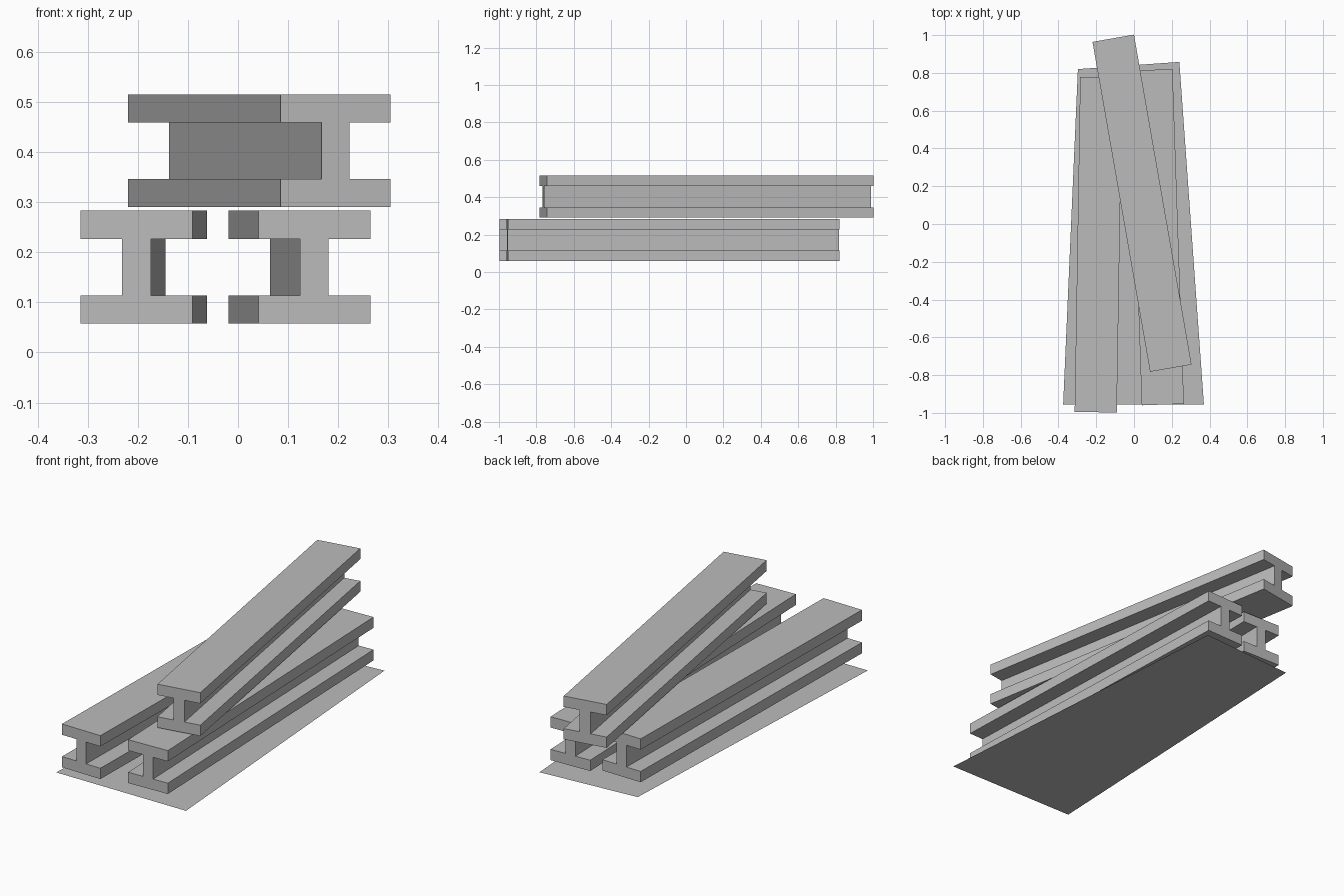
import bpy, bmesh
from math import radians

cube = bpy.data.objects.get("Cube")
if cube:
    bpy.data.objects.remove(cube, do_unlink=True)

steel = bpy.data.materials.new("steel grey")
steel.use_nodes = True
GREY = (0.5, 0.5, 0.5, 1)
steel.diffuse_color = GREY
steel.node_tree.nodes["Principled BSDF"].inputs["Base Color"].default_value = GREY

LENGTH, WIDTH, HEIGHT = 1.773, 0.223, 0.225
FLANGE, WEB = 0.056, 0.057


def add_object(name, bm):
    bmesh.ops.recalc_face_normals(bm, faces=bm.faces)
    mesh = bpy.data.meshes.new(name)
    bm.to_mesh(mesh)
    bm.free()
    mesh.materials.append(steel)
    obj = bpy.data.objects.new(name, mesh)
    bpy.context.collection.objects.link(obj)
    return obj


def i_beam(name, x, y, z, angle):
    """Extrude an I-shaped profile along y, then lay it in place."""
    w, t, h, n = WIDTH / 2, WEB / 2, HEIGHT, FLANGE
    right = [(w, 0), (w, n), (t, n), (t, h - n), (w, h - n), (w, h)]
    profile = right + [(-px, pz) for px, pz in reversed(right)]
    bm = bmesh.new()
    face = bm.faces.new([bm.verts.new((px, -LENGTH / 2, pz)) for px, pz in profile])
    new = bmesh.ops.extrude_face_region(bm, geom=[face])["geom"]
    verts = [g for g in new if isinstance(g, bmesh.types.BMVert)]
    bmesh.ops.translate(bm, verts=verts, vec=(0, LENGTH, 0))
    obj = add_object(name, bm)
    obj.location = (x, y, z)
    obj.rotation_euler.z = radians(angle)


# Stack of beams: two below, one laid across
i_beam("left_lower_beam", -0.188, -0.11, 0.058, -0.95)
i_beam("right_lower_beam", 0.1225, -0.07, 0.058, 1.95)
i_beam("upper_beam", 0.0425, 0.11, 0.29, 9.9)

# Thin ground sheet under the stack
bm = bmesh.new()
corners = [(-0.375, -0.955), (0.37, -0.955), (0.24, 0.858), (-0.297, 0.82)]
bm.faces.new([bm.verts.new((x, y, 0)) for x, y in corners])
sheet = add_object("ground_sheet", bm)
if sheet.data.polygons[0].normal.z < 0:
    sheet.data.flip_normals()
